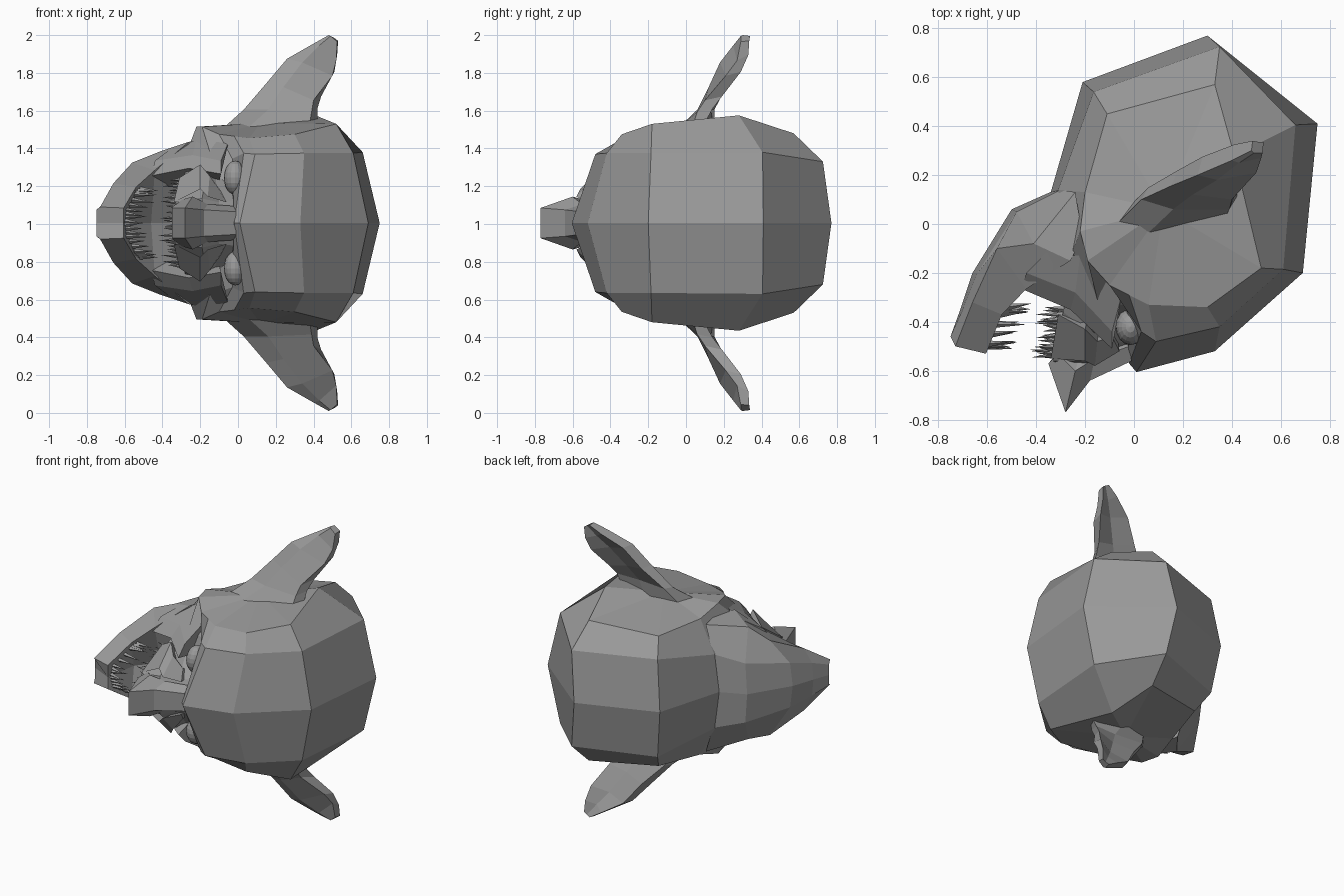
import bpy, bmesh, math, random
from mathutils import Vector, Matrix

random.seed(4)
ZC = 1.005  # the head lies on its side: mirror plane is z = ZC
grey = bpy.data.materials.new("dark_grey")
grey.diffuse_color = (.32, .32, .32, 1)


def finish(name, bm):
    bmesh.ops.remove_doubles(bm, verts=bm.verts, dist=0.0005)
    bmesh.ops.recalc_face_normals(bm, faces=bm.faces)
    me = bpy.data.meshes.new(name)
    bm.to_mesh(me)
    bm.free()
    me.materials.append(grey)
    ob = bpy.data.objects.new(name, me)
    bpy.context.collection.objects.link(ob)
    return ob


def loft(name, rows, closed=False, caps=(False, False), apex=None):
    """Skin rows of (x, y, half width) on both sides of the mirror plane."""
    bm = bmesh.new()
    for s in (1, -1):
        grid = [[bm.verts.new((x, y, ZC + s * w)) for x, y, w in r] for r in rows]
        n = len(rows[0])
        for a, b in zip(grid, grid[1:]):
            for i in range(n if closed else n - 1):
                j = (i + 1) % n
                bm.faces.new((a[i], a[j], b[j], b[i]))
        if caps[0]:
            bm.faces.new(grid[0])
        if caps[1]:
            bm.faces.new(grid[-1])
        if apex:
            t = bm.verts.new((apex[0], apex[1], ZC + s * apex[2]))
            for i in range(n):
                bm.faces.new((grid[-1][i], grid[-1][(i + 1) % n], t))
    return finish(name, bm)


# Skull: midline outline, bevel ring, side ring and a low side peak
mid = [(-.34, .13), (-.21, .58), (.30, .77), (.75, .41), (.69, -.2), (.33, -.52),
       (.01, -.605), (-.02, -.57), (-.03, -.44), (-.2, -.42), (-.3, -.15)]
bevel = [(-.31, .14, .25), (-.165, .54, .33), (.35, .725, .325), (.66, .405, .375),
         (.61, -.185, .37), (.35, -.42, .37), (.09, -.48, .365), (.03, -.44, .37),
         (-.03, -.335, .34), (-.15, -.31, .38), (-.27, -.16, .38)]
side = [(-.2, .13, .46), (-.11, .45, .44), (.33, .57, .475), (.41, .28, .57),
        (.52, -.18, .525), (.30, -.34, .47), (.06, -.33, .45), (-.02, -.29, .46),
        (-.1, -.25, .47), (-.19, -.15, .51), (-.22, -.03, .51)]
loft("skull", [[(x, y, 0) for x, y in mid], bevel, side], closed=True, apex=(.12, .06, .53))

# Lower jaw: half sections from neck to chin, outside round to inside
loft("lower_jaw", [
    [(-.32, .14, 0), (-.30, .14, .25), (-.24, .13, .43), (-.21, -.05, .44), (-.2, -.1, 0)],
    [(-.50, .06, 0), (-.48, .05, .20), (-.41, -.08, .38), (-.26, -.15, .43), (-.36, -.12, 0)],
    [(-.66, -.2, 0), (-.64, -.2, .15), (-.56, -.10, .32), (-.44, -.265, .28), (-.46, -.17, 0)],
    [(-.71, -.35, 0), (-.70, -.35, .11), (-.66, -.32, .21), (-.54, -.37, .19), (-.57, -.30, 0)],
    [(-.75, -.46, 0), (-.75, -.46, .07), (-.73, -.50, .085), (-.605, -.53, .08), (-.605, -.53, 0)],
], caps=(True, True))

# Cheek webs closing the corners of the mouth, from jaw to eye
loft("cheek_web", [
    [(-.46, -.265, .25), (-.44, -.20, .33), (-.36, -.12, .39), (-.40, -.16, .20)],
    [(-.26, -.35, .29), (-.24, -.28, .36), (-.22, -.13, .44), (-.24, -.20, .20)],
    [(-.09, -.51, .26), (-.09, -.44, .33), (-.05, -.29, .43), (-.10, -.34, .22)],
], closed=True, caps=(True, True))

# Upper muzzle: brow, cheekbone, lip, palate
loft("upper_muzzle", [
    [(-.02, -.52, 0), (-.02, -.47, .12), (-.05, -.35, .22), (-.05, -.31, .30)],
    [(-.10, -.56, 0), (-.10, -.50, .11), (-.12, -.38, .24), (-.12, -.30, .32)],
    [(-.18, -.62, 0), (-.19, -.56, .13), (-.17, -.45, .25), (-.17, -.31, .32)],
    [(-.32, -.58, 0), (-.33, -.56, .11), (-.29, -.36, .24), (-.26, -.23, .32)],
    [(-.26, -.50, 0), (-.26, -.47, .09), (-.25, -.31, .20), (-.21, -.15, .32)],
    [(-.24, -.15, 0), (-.22, -.13, .09), (-.2, -.12, .20), (-.18, -.10, .30)],
])

# Cheek folds beside the nose
loft("cheek_fold", [
    [(-.06, -.52, .11), (-.09, -.46, .17), (-.08, -.36, .12)],
    [(-.16, -.58, .14), (-.15, -.48, .25), (-.14, -.40, .15)],
    [(-.20, -.56, .18), (-.20, -.43, .31), (-.18, -.35, .2)],
    [(-.34, -.55, .11), (-.31, -.37, .24), (-.25, -.36, .15)],
], closed=True, caps=(True, True))

# Nose
loft("nose", [
    [(-.01, -.56, 0), (-.01, -.56, .06), (-.02, -.50, .09), (-.03, -.45, 0)],
    [(-.18, -.64, 0), (-.18, -.64, .07), (-.16, -.55, .10), (-.14, -.45, 0)],
    [(-.28, -.77, 0), (-.28, -.77, .08), (-.24, -.60, .14), (-.2, -.45, 0)],
    [(-.35, -.57, 0), (-.35, -.57, .08), (-.31, -.53, .12), (-.25, -.45, 0)],
], caps=(True, True))

# Ears: six-sided sections from root to tip, hollow on the rear side
loft("ear", [
    [(-.07, .0, .51), (.06, -.035, .51), (.38, .04, .53), (.42, .10, .53), (.2, .15, .5), (.0, .09, .5)],
    [(.03, .10, .60), (.16, .06, .60), (.39, .06, .59), (.42, .14, .605), (.26, .13, .60), (.06, .15, .60)],
    [(.15, .155, .74), (.24, .12, .72), (.40, .10, .65), (.44, .19, .67), (.32, .18, .70), (.18, .22, .73)],
    [(.26, .20, .87), (.34, .18, .85), (.50, .21, .78), (.51, .29, .80), (.40, .25, .83), (.28, .275, .865)],
    [(.40, .26, .95), (.43, .25, .94), (.52, .27, .86), (.525, .33, .89), (.46, .30, .91), (.41, .325, .945)],
    [(.48, .30, .995), (.49, .29, .99), (.525, .29, .96), (.53, .335, .965), (.51, .335, .98), (.485, .34, .99)],
], closed=True, caps=(True, True))

# Eyes
bm = bmesh.new()
for s in (1, -1):
    m = Matrix.Translation((-.015, -.42, ZC + s * .24)) @ Matrix.Diagonal((.06, .075, .09, 1))
    bmesh.ops.create_uvsphere(bm, u_segments=16, v_segments=10, radius=1, matrix=m)
finish("eyes", bm)


# Teeth: four-sided spikes along an arch
def teeth(name, arch, step, count, length):
    bm = bmesh.new()
    arch = [Vector(p) for p in arch]
    for k in range(count):
        t = k / (count - 1) * (len(arch) - 1)
        i = min(int(t), len(arch) - 2)
        p = arch[i].lerp(arch[i + 1], t - i)
        for s in (1, -1):
            d = Vector((step[0], step[1] + random.uniform(-.15, .15), s * random.uniform(-.15, .1)))
            h = length * random.uniform(.75, 1.15)
            rot = d.to_track_quat('Z', 'Y').to_matrix().to_4x4()
            base = Vector((p.x, p.y, ZC + s * p.z)) + d.normalized() * h / 2
            bmesh.ops.create_cone(bm, cap_ends=True, segments=4, radius1=.014, radius2=.0005,
                                  depth=h, matrix=Matrix.Translation(base) @ rot)
    finish(name, bm)


teeth("lower_teeth", [(-.60, -.50, .01), (-.60, -.49, .07), (-.55, -.37, .15), (-.52, -.34, .18)],
      (1, .0), 10, .11)
teeth("upper_teeth", [(-.30, -.54, .01), (-.30, -.51, .10), (-.28, -.42, .17), (-.28, -.35, .23)],
      (-1, .02), 12, .11)
